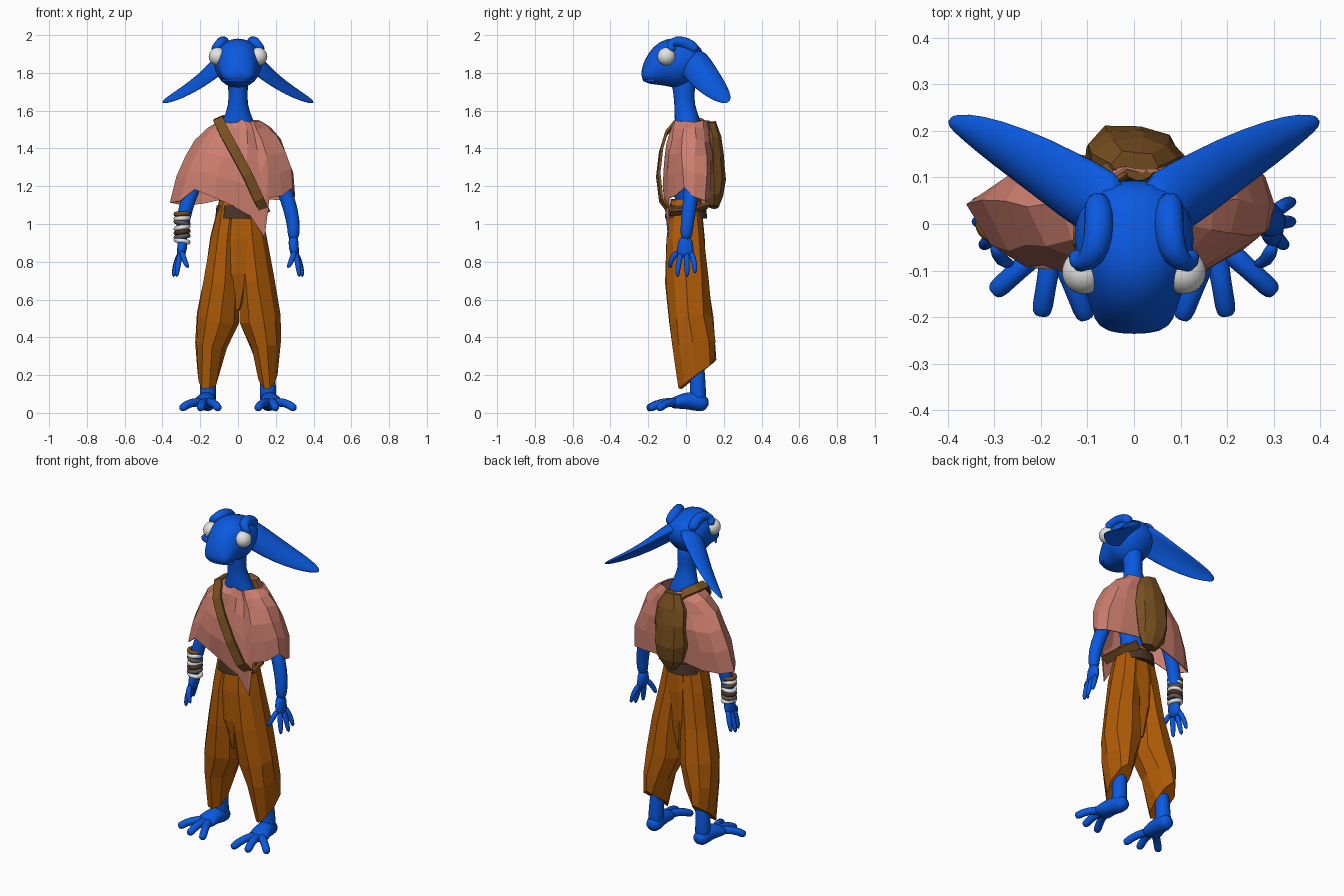
import bpy, bmesh, math, random
from mathutils import Vector

random.seed(4)
default_cube = bpy.data.objects.get("Cube")
if default_cube:
    bpy.data.objects.remove(default_cube)


def make_material(name, red, green, blue):
    material = bpy.data.materials.new(name)
    material.use_nodes = True
    color = (red, green, blue, 1)
    material.diffuse_color = color
    shader = material.node_tree.nodes["Principled BSDF"]
    shader.inputs["Base Color"].default_value = color
    shader.inputs["Roughness"].default_value = 0.8
    return material


skin = make_material("blue skin", 0.003, 0.1, 0.75)
trouser_cloth = make_material("orange cloth", 0.43, 0.105, 0.002)
poncho_cloth = make_material("pink cloth", 0.62, 0.215, 0.16)
leather = make_material("brown leather", 0.19, 0.08, 0.015)
dark_leather = make_material("dark leather", 0.07, 0.034, 0.022)
grey = make_material("grey", 0.12, 0.105, 0.095)
white = make_material("white", 0.77, 0.77, 0.75)
X, Y, Z = Vector((1, 0, 0)), Vector((0, 1, 0)), Vector((0, 0, 1))


def finish(name, mesh_data, material, smooth, jitter=0):
    """Turn a bmesh into an object, optionally crumpled or rounded."""
    for vert in mesh_data.verts:
        vert.co += Vector([random.uniform(-jitter, jitter) for axis in "xyz"])
    bmesh.ops.recalc_face_normals(mesh_data, faces=mesh_data.faces)
    for face in mesh_data.faces:
        face.smooth = smooth
    mesh = bpy.data.meshes.new(name)
    mesh_data.to_mesh(mesh)
    mesh_data.free()
    mesh.materials.append(material)
    obj = bpy.data.objects.new(name, mesh)
    bpy.context.collection.objects.link(obj)
    if smooth:
        rounding = obj.modifiers.new("rounding", "SUBSURF")
        rounding.levels = rounding.render_levels = 1
    return obj


def skin_rings(mesh_data, rings, capped=True):
    """Bridge successive closed rings of points with quads."""
    loops = [[mesh_data.verts.new(point) for point in ring] for ring in rings]
    count = len(loops[0])
    for low, high in zip(loops, loops[1:]):
        for i in range(count):
            j = (i + 1) % count
            mesh_data.faces.new((low[i], low[j], high[j], high[i]))
    if capped:
        mesh_data.faces.new(loops[0])
        mesh_data.faces.new(loops[-1])


def loft(name, material, stations, ref=X, side=1, sides=12, smooth=True,
         jitter=0, cup=0, turn=0, reshape=None):
    """Sweep an ellipse through stations of x, y, z, half width, half depth."""
    centres = [Vector((side * s[0], s[1], s[2])) for s in stations]
    rings = []
    for i, station in enumerate(stations):
        before, after = max(i - 1, 0), min(i + 1, len(stations) - 1)
        tangent = (centres[after] - centres[before]).normalized()
        axis = ref(centres[i], tangent) if callable(ref) else ref
        wide = (axis - tangent * axis.dot(tangent)).normalized()
        deep = tangent.cross(wide)
        ring = []
        for k in range(sides):
            angle = math.tau * k / sides + turn
            c, s = math.cos(angle), math.sin(angle)
            point = centres[i] + wide * c * station[3]
            point += deep * (s * station[4] + side * cup * station[3] * c * c)
            ring.append(reshape(point) if reshape else point)
        rings.append(ring)
    mesh_data = bmesh.new()
    skin_rings(mesh_data, rings)
    return finish(name, mesh_data, material, smooth, jitter)


def tube(name, points, radii, side=1, ref=X, sides=10):
    stations = [(*point, radius, radius) for point, radius in zip(points, radii)]
    return loft(name, skin, stations, ref, side, sides)


# Torso, neck and head
loft("torso_and_neck", skin, [
    (0, 0, 1.02, 0.08, 0.07), (0, 0.01, 1.3, 0.11, 0.075),
    (0, 0.02, 1.47, 0.12, 0.075), (0, 0.005, 1.56, 0.08, 0.07),
    (0, -0.01, 1.63, 0.05, 0.053), (0, -0.01, 1.72, 0.054, 0.062),
    (0, -0.02, 1.8, 0.06, 0.07)])
loft("head", skin, [
    (0, -0.232, 1.772, 0.05, 0.018), (0, -0.215, 1.778, 0.083, 0.044),
    (0, -0.18, 1.8, 0.098, 0.08), (0, -0.13, 1.835, 0.112, 0.122),
    (0, -0.07, 1.848, 0.135, 0.148), (0, 0, 1.865, 0.135, 0.125),
    (0, 0.06, 1.885, 0.11, 0.08), (0, 0.095, 1.89, 0.05, 0.04)])
lip = [(-0.088, -0.16, 1.755), (-0.065, -0.205, 1.765), (0, -0.226, 1.765),
       (0.065, -0.205, 1.765), (0.088, -0.16, 1.755)]
tube("lower_lip", lip, [0.006, 0.012, 0.012, 0.012, 0.006], ref=Z)

for side, label in ((1, "left"), (-1, "right")):
    # Eyes, brows and ears
    bpy.ops.mesh.primitive_uv_sphere_add(
        segments=24, ring_count=14, radius=0.048,
        location=(side * 0.107, -0.103, 1.887))
    eye = bpy.context.object
    eye.name = label + "_eye"
    eye.data.materials.append(white)
    bpy.ops.object.shade_smooth()
    tube(label + "_brow",
         [(0.13, -0.06, 1.915), (0.115, -0.09, 1.938), (0.09, -0.075, 1.962),
          (0.075, -0.03, 1.968), (0.075, 0.03, 1.945), (0.08, 0.06, 1.91)],
         [0.018, 0.026, 0.03, 0.034, 0.034, 0.025], side)
    loft(label + "_ear", skin, [
        (0.03, 0.01, 1.91, 0.085, 0.045), (0.11, 0.045, 1.85, 0.092, 0.034),
        (0.21, 0.112, 1.768, 0.08, 0.017), (0.31, 0.172, 1.702, 0.058, 0.011),
        (0.37, 0.206, 1.667, 0.035, 0.008), (0.402, 0.221, 1.645, 0.012, 0.005)],
        Vector((side * -0.12, 0.86, 0.49)), side, cup=-0.35)

    # Arms and hands
    tube(label + "_arm",
         [(0.1, 0.03, 1.42), (0.18, 0.035, 1.32), (0.242, 0.03, 1.19),
          (0.283, 0.015, 1.07), (0.297, 0.003, 0.97), (0.292, 0, 0.91)],
         [0.045, 0.043, 0.041, 0.041, 0.035, 0.03], side)
    loft(label + "_palm", skin, [
        (0.292, 0, 0.94, 0.034, 0.029), (0.295, -0.005, 0.87, 0.048, 0.028),
        (0.305, -0.005, 0.82, 0.046, 0.02)], Y, side)
    for number, (x, y, z) in enumerate((
            (0.262, -0.085, 0.765), (0.325, -0.045, 0.715),
            (0.343, 0.005, 0.715), (0.343, 0.048, 0.735))):
        start = Vector((0.3, y * 0.5, 0.86))
        tip = Vector((x, y, z))
        knuckle = start.lerp(tip, 0.55) + Vector((0.006, y * 0.2, 0))
        tube(f"{label}_finger_{number}", [start, knuckle, tip],
             [0.019, 0.016, 0.012], side, sides=8)

    # Legs, feet and toes
    tube(label + "_shin", [(0.14, 0.04, 0.4), (0.155, 0.06, 0.22),
                           (0.16, 0.063, 0.11), (0.16, 0.065, 0.04)],
         [0.045, 0.043, 0.045, 0.05], side)
    loft(label + "_foot", skin, [
        (0.158, 0.12, 0.04, 0.035, 0.028), (0.16, 0.08, 0.055, 0.05, 0.053),
        (0.168, 0.01, 0.068, 0.05, 0.05), (0.178, -0.05, 0.055, 0.068, 0.035),
        (0.182, -0.085, 0.048, 0.052, 0.026)], X, side)
    for number, (x, y) in enumerate(((0.1, -0.208), (0.2, -0.2), (0.305, -0.15))):
        start, tip = Vector((0.172, -0.03, 0.055)), Vector((x, y, 0.024))
        knuckle = start.lerp(tip, 0.6) + Z * 0.022
        tube(f"{label}_toe_{number}",
             [start, knuckle, start.lerp(tip, 0.88), tip],
             [0.032, 0.022, 0.026, 0.018], side, ref=Z, sides=8)

    # Baggy trouser legs, with the hem rising towards the back
    def slant_hem(point):
        lift = 0.7 * (point.y - 0.06) if point.z < 0.27 else 0
        return point + Z * lift
    loft(label + "_trouser_leg", trouser_cloth, [
        (0.045, 0, 1.12, 0.06, 0.085), (0.065, 0, 0.92, 0.082, 0.1),
        (0.09, 0.005, 0.7, 0.1, 0.112), (0.112, 0.022, 0.5, 0.112, 0.118),
        (0.148, 0.042, 0.36, 0.084, 0.115), (0.16, 0.06, 0.2, 0.053, 0.098)],
        X, side, sides=9, smooth=False, jitter=0.008, reshape=slant_hem)

loft("trouser_seat", trouser_cloth, [
    (0, 0, 1.13, 0.1, 0.085), (0, 0, 0.92, 0.142, 0.1),
    (0, 0, 0.74, 0.11, 0.1), (0, 0.01, 0.55, 0.02, 0.07)],
    sides=11, smooth=False, jitter=0.005)
loft("belt", dark_leather, [(0, 0, 1.03, 0.12, 0.112), (0, 0, 1.097, 0.114, 0.106)],
     sides=20, smooth=False)

# Ragged poncho, draped from a collar to an uneven hem
hem = [(0.305, 0.04, 1.15), (0.29, 0.095, 1.13), (0.2, 0.12, 1.12),
       (0.1, 0.125, 1.13), (0, 0.125, 1.15), (-0.1, 0.12, 1.13),
       (-0.2, 0.11, 1.1), (-0.3, 0.09, 1.1), (-0.36, 0.04, 1.12),
       (-0.31, -0.05, 1.13), (-0.23, -0.09, 1.18), (-0.12, -0.105, 1.14),
       (-0.03, -0.11, 1.1), (0.06, -0.11, 1.04), (0.145, -0.095, 0.93),
       (0.175, -0.09, 1.13), (0.235, -0.06, 1.16), (0.29, -0.015, 1.2)]
drape_rings = []
for drop in (0, 0.1, 0.25, 0.45, 0.7, 1):
    ring = []
    for x, y, z in hem:
        angle = math.atan2(3 * (y - 0.02), x)
        around = Vector((math.cos(angle), math.sin(angle), 0))
        collar = Vector((0.02 + 0.11 * around.x, 0.03 + 0.092 * around.y, 1.545))
        point = collar.lerp(Vector((x, y, z)), drop ** 0.6)
        point += around * 0.022 * math.sin(math.pi * drop)
        point.z = collar.z + (z - collar.z) * drop
        ring.append(point)
    drape_rings.append(ring)
poncho_mesh = bmesh.new()
skin_rings(poncho_mesh, drape_rings, capped=False)
poncho = finish("poncho", poncho_mesh, poncho_cloth, False, 0.009)
poncho.modifiers.new("cloth", "SOLIDIFY").thickness = 0.006

# Backpack and shoulder strap
loft("backpack", leather, [
    (0.01, 0.14, 1.09, 0.045, 0.035), (0.0, 0.145, 1.15, 0.09, 0.05),
    (-0.005, 0.15, 1.24, 0.105, 0.063), (0, 0.145, 1.36, 0.105, 0.058),
    (0, 0.135, 1.46, 0.09, 0.048), (0, 0.125, 1.54, 0.05, 0.03)],
    sides=9, smooth=False, jitter=0.007)


def across_strap(point, tangent):
    return tangent.cross(point - Z * 1.3)


strap_path = [(0, 0.14, 1.49), (-0.06, 0.1, 1.54), (-0.1, 0.04, 1.56),
              (-0.105, -0.04, 1.555), (-0.07, -0.105, 1.48), (-0.02, -0.132, 1.39),
              (0.05, -0.147, 1.26), (0.11, -0.132, 1.13), (0.145, -0.08, 1.06),
              (0.125, 0.03, 1.07), (0.07, 0.12, 1.1)]
loft("shoulder_strap", leather, [(*p, 0.038, 0.01) for p in strap_path],
     across_strap, sides=4, smooth=False, turn=math.pi / 4)

# Stacked bracelets on the right wrist
bands = (white, grey, dark_leather, white, grey, white, leather)
for number, material in enumerate(bands):
    height = 0.91 + number * 0.024
    bpy.ops.mesh.primitive_torus_add(
        major_segments=20, minor_segments=8, major_radius=0.033,
        minor_radius=0.013, location=(-0.296, 0.004, height),
        rotation=(0, random.uniform(-0.2, 0.2), 0))
    bracelet = bpy.context.object
    bracelet.name = f"bracelet_{number}"
    bracelet.data.materials.append(material)
    bpy.ops.object.shade_smooth()
